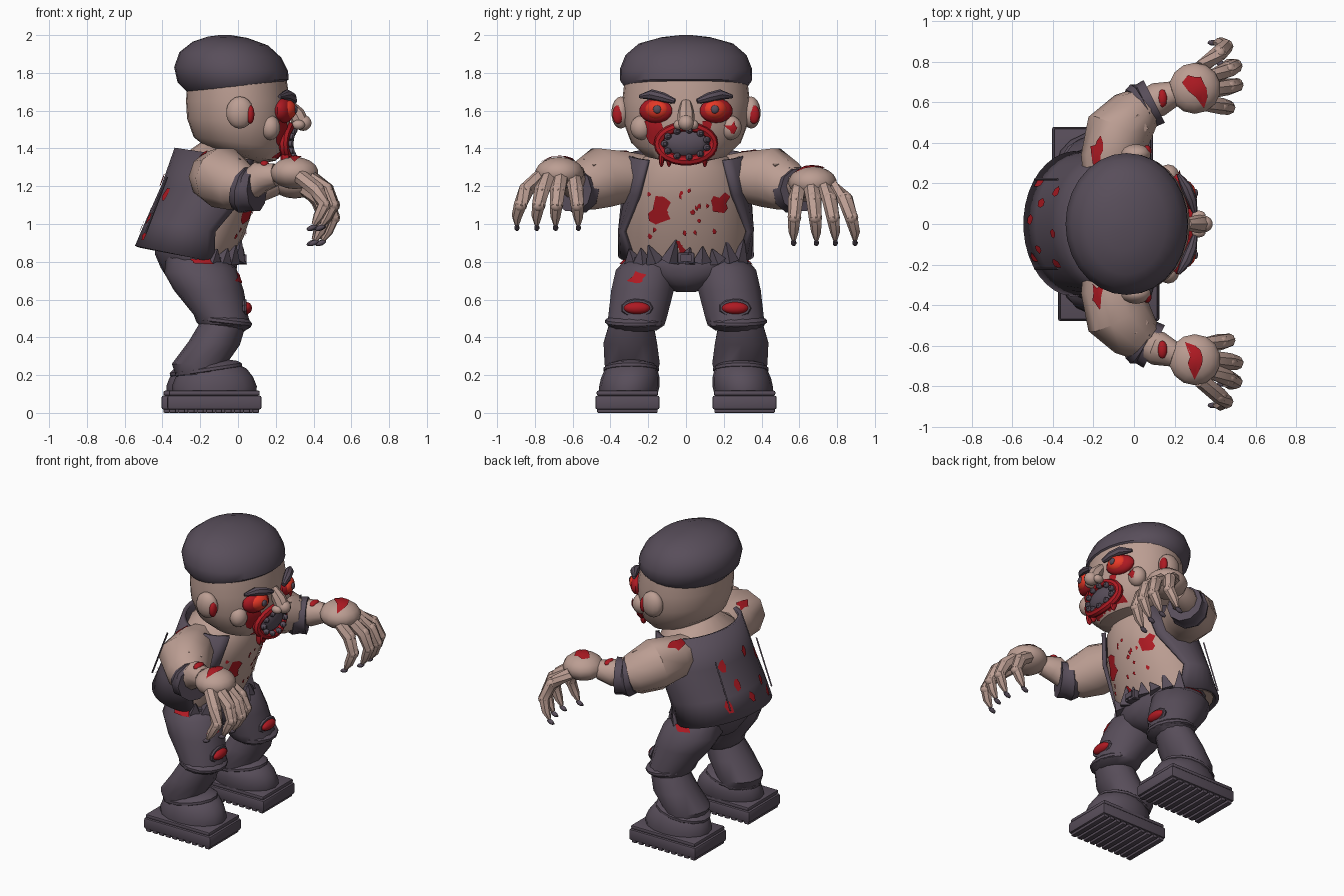
import bpy, bmesh, math, random
from mathutils import Vector, Matrix, Euler
from mathutils.bvhtree import BVHTree

if "Cube" in bpy.data.objects:
    bpy.data.objects.remove(bpy.data.objects["Cube"])
random.seed(4)

def material(name, rgb):
    m = bpy.data.materials.new(name)
    m.diffuse_color = (*rgb, 1)
    m.use_nodes = True
    m.node_tree.nodes["Principled BSDF"].inputs["Base Color"].default_value = m.diffuse_color
    return m
SKIN = material("skin", (0.50, 0.34, 0.29))
DARK = material("cloth", (0.098, 0.076, 0.103))
RED = material("blood", (0.42, 0.010, 0.016))
EYE = material("eye_red", (0.80, 0.04, 0.02))

def finish(name, bm, mat, angle=38):
    bmesh.ops.recalc_face_normals(bm, faces=bm.faces)
    me = bpy.data.meshes.new(name)
    bm.to_mesh(me)
    bm.free()
    ob = bpy.data.objects.new(name, me)
    bpy.context.collection.objects.link(ob)
    me.materials.append(mat)
    bpy.ops.object.select_all(action='DESELECT')
    ob.select_set(True)
    bpy.context.view_layer.objects.active = ob
    bpy.ops.object.shade_smooth_by_angle(angle=math.radians(angle))
    return ob

def skin_rings(name, rings, mat, closed=True, loop=False):
    bm = bmesh.new()
    vs = [[bm.verts.new(p) for p in r] for r in rings]
    n = len(rings[0])
    pairs = list(zip(vs, vs[1:])) + ([(vs[-1], vs[0])] if loop else [])
    for a, b in pairs:
        for i in range(n if closed else n - 1):
            j = (i + 1) % n
            bm.faces.new((a[i], a[j], b[j], b[i]))
    if closed and not loop:
        bm.faces.new(vs[0])
        bm.faces.new(vs[-1])
    return finish(name, bm, mat)

def section(xb, zb, xf, zf, yc, ry, a0=0, n=20):
    """Ellipse through a back and a front point; a0 leaves the front open."""
    c = Vector(((xb + xf) / 2, yc, (zb + zf) / 2))
    h = Vector(((xf - xb) / 2, 0, (zf - zb) / 2))
    k = n if a0 == 0 else n - 1
    return [c + h * math.cos(a) + Vector((0, ry * math.sin(a), 0))
            for a in (a0 + (2 * math.pi - 2 * a0) * i / k for i in range(n))]

def tube(name, pts, radii, mat, n=8, loop=False):
    pts = [Vector(p) for p in pts]
    rings, m = [], len(pts)
    for i, p in enumerate(pts):
        t = (pts[(i + 1) % m] - pts[i - 1]) if loop else (pts[min(i + 1, m - 1)] - pts[max(i - 1, 0)])
        t.normalize()
        ref = Vector((1, 0, 0)) if loop or abs(t.z) > 0.7 else Vector((0, 0, 1))
        u = t.cross(ref).normalized()
        v = t.cross(u)
        r = radii[i] if isinstance(radii, (list, tuple)) else radii
        rings.append([p + r * (u * math.cos(2 * math.pi * k / n) + v * math.sin(2 * math.pi * k / n)) for k in range(n)])
    return skin_rings(name, rings, mat, loop=loop)

def blob(name, loc, size, mat, rot=(0, 0, 0), seg=14, rings=9):
    bm = bmesh.new()
    bmesh.ops.create_uvsphere(bm, u_segments=seg, v_segments=rings, radius=1)
    bm.transform(Matrix.LocRotScale(Vector(loc), Euler(rot), Vector(size)))
    return finish(name, bm, mat)

def box(name, loc, size, mat, rot=(0, 0, 0), bevel=0):
    bm = bmesh.new()
    bmesh.ops.create_cube(bm, size=1)
    bm.transform(Matrix.LocRotScale(Vector(loc), Euler(rot), Vector(size)))
    if bevel:
        bmesh.ops.bevel(bm, geom=bm.edges[:], offset=bevel, segments=2, affect='EDGES', profile=0.5)
    return finish(name, bm, mat)

def splat(name, target, at, direction, ru, rv, n=11, rough=0.45, lift=0.008):
    """Ragged blood stain projected on to a part."""
    me = target.data
    tree = BVHTree.FromPolygons([v.co for v in me.vertices], [p.vertices for p in me.polygons])
    d = Vector(direction).normalized()
    u = d.cross(Vector((0, 0, 1)) if abs(d.z) < 0.8 else Vector((0, 1, 0))).normalized()
    v = d.cross(u)
    bm = bmesh.new()
    def hit(off):
        co = tree.ray_cast(Vector(at) - d + off, d)[0]
        return bm.verts.new(co - d * lift) if co else None
    c = hit(Vector())
    rim1, rim2 = [], []
    for i in range(n):
        a = 2 * math.pi * i / n
        off = (u * ru * math.cos(a) + v * rv * math.sin(a)) * random.uniform(1 - rough, 1 + rough * 0.5)
        rim1.append(hit(off * 0.5))
        rim2.append(hit(off))
    for i in range(n):
        j = (i + 1) % n
        for f in ((c, rim1[i], rim1[j]), (rim1[i], rim2[i], rim2[j], rim1[j])):
            if all(f):
                bm.faces.new(f)
    return finish(name, bm, RED)

# torso and open vest
T = [(-.51, .88, -.05, .78, .33), (-.45, 1.02, .03, .93, .33), (-.37, 1.2, .10, 1.14, .315),
     (-.30, 1.36, .13, 1.29, .26), (-.2, 1.43, .1, 1.38, .15)]
torso = skin_rings("torso", [section(a, b, c, d, 0, r) for a, b, c, d, r in T], SKIN)
V = [(52, T[0]), (70, T[1]), (48, T[2]), (42, (-.30, 1.40, .12, 1.33, .28))]
vest = skin_rings("vest", [section(a - .025, b, c + .015, d, 0, r + .018, math.radians(g), 26)
                           for g, (a, b, c, d, r) in V], DARK, closed=False)
mod = vest.modifiers.new("thickness", 'SOLIDIFY')
mod.thickness, mod.offset = 0.025, 0

# trousers seat, ragged waist and buckle
skin_rings("trouser_seat", [section(*p) for p in (
    (-.25, .64, -.1, .64, 0, .05), (-.36, .69, -.03, .68, 0, .17), (-.41, .77, -.01, .73, 0, .29),
    (-.44, .84, -.005, .78, 0, .33), (-.44, .87, -.01, .81, 0, .33))], DARK)
for i in range(9):
    a = math.radians(-64 + i * 16)
    p = Vector((-.24 + .24 * math.cos(a), .31 * math.sin(a), .80))
    tube("waist_tatter", [p, p + Vector((.025, random.uniform(-.04, .04), random.uniform(.06, .13)))],
         [.05, .004], DARK, 4)
box("buckle", (.01, 0, .82), (.05, .09, .06), DARK, bevel=.01)
box("buckle_plate", (.03, 0, .82), (.03, .06, .035), DARK)

# head and beret
head = skin_rings("head", [section(*p, n=28) for p in (
    (-.04, 1.36, .12, 1.32, 0, .11), (-.16, 1.40, .2, 1.335, 0, .22), (-.235, 1.46, .25, 1.40, 0, .29),
    (-.27, 1.56, .275, 1.51, 0, .33), (-.275, 1.65, .275, 1.65, 0, .338), (-.27, 1.74, .255, 1.78, 0, .325))], SKIN)
skin_rings("beret", [section(*p, n=28) for p in (
    (-.27, 1.70, .25, 1.75, 0, .325), (-.32, 1.75, .268, 1.765, 0, .348), (-.338, 1.83, .265, 1.81, 0, .35),
    (-.31, 1.91, .23, 1.88, 0, .32), (-.24, 1.965, .16, 1.945, 0, .25), (-.16, 1.992, .05, 1.985, 0, .13),
    (-.10, 2.0, -.04, 2.0, 0, .03))], DARK)

# face
for s in (1, -1):
    blob("ear", (.01, s * .345, 1.59), (.075, .05, .085), SKIN)
    blob("ear_wound", (.065, s * .36, 1.58), (.022, .03, .05), RED)
    blob("cheek", (.17, s * .235, 1.51), (.055, .06, .065), SKIN)
    blob("eye_socket", (.245, s * .16, 1.60), (.045, .095, .065), RED, (0, 0, s * .4))
    blob("eyeball", (.262, s * .155, 1.605), (.045, .068, .052), EYE, (0, 0, s * .4))
    blob("pupil", (.304, s * .152, 1.607), (.012, .022, .022), DARK)
    tube("eyebrow", [(.30, s * .06, 1.65), (.285, s * .12, 1.67), (.26, s * .18, 1.685), (.22, s * .245, 1.675)],
         [.014, .026, .028, .01], DARK)
    blob("nostril", (.32, s * .04, 1.525), (.035, .027, .026), SKIN)
splat("cheek_blood_large", head, (.3, -.19, 1.51), (-1, .3, 0), .05, .1)
splat("cheek_blood_small", head, (.3, .12, 1.5), (-1, -.3, 0), .03, .05)
splat("cheek_cut", bpy.data.objects["cheek"], (.2, .235, 1.51), (-1, -.3, 0), .035, .04, rough=.7)
tube("nose_bridge", [(.26, 0, 1.64), (.31, 0, 1.58), (.335, 0, 1.53)], [.03, .045, .045], SKIN)
blob("nose_tip", (.345, 0, 1.535), (.045, .042, .042), SKIN)

# mouth
def mouth(a, ry, rz, x):
    y = ry * math.cos(a)
    return Vector((x - 1.6 * y * y, y, 1.425 + rz * math.sin(a)))
ring = [2 * math.pi * i / 22 for i in range(22)]
tube("lips", [mouth(a, .145, .09, .275) for a in ring], .026, RED, 8, True)
blob("mouth_hollow", (.245, 0, 1.43), (.05, .125, .08), DARK)
for i in range(11):
    a = 2 * math.pi * (i + .5) / 11
    blob("tooth", mouth(a, .115, .072, .295), (.022, .02, .018), DARK, seg=7, rings=5)
splat("chin_blood", head, (.3, 0, 1.37), (-1, 0, 0), .17, .07)
for y in (-.13, -.09, .1):
    blob("mouth_drip", (.25, y, 1.35), (.025, .015, .05), RED, seg=8, rings=6)

for s in (1, -1):
    dz = -.02 if s > 0 else .03
    tz = -.01 if s > 0 else .07
    # arms, torn cuffs and hands
    arm = tube("upper_arm", [(-.14, s * .2, 1.26), (-.125, s * .31, 1.25), (-.08, s * .45, 1.245), (0, s * .54, 1.20),
                             (.06, s * .59, 1.19)], [.11, .14, .165, .135, .10], SKIN, 10)
    tube("sleeve_cuff", [(.01, s * .56, 1.19), (.04, s * .575, 1.18), (.06, s * .585, 1.18), (.10, s * .605, 1.18)],
         [.115, .128, .115, .118], DARK, 10)
    box("torn_skin", (0, s * .48, 1.31), (.09, .09, .07), SKIN, (.3, .4, .7))
    tube("forearm", [(.06, s * .59, 1.20), (.12, s * .615, 1.22 + dz), (.2, s * .645, 1.23 + dz)], [.075, .085, .062], SKIN, 10)
    hand = blob("hand", (.3, s * .67, 1.24 + dz), (.13, .128, .085), SKIN)
    for base, tip, dx in ((.60, .57, -.02), (.66, .69, .02), (.72, .79, .015), (.77, .895, -.03)):
        y = [base + (tip - base) * f for f in (0, .6, .85, 1, 1)]
        z = [1.22 + dz, 1.15 + dz, 1.05 + (dz + tz) / 2, .97 + tz, .925 + tz]
        x = [.36, .45, .485, .455, .43]
        pts = [(x[i] + dx, s * y[i], z[i]) for i in range(5)]
        tube("finger", pts, [.04, .042, .036, .028, .012], SKIN, 7)
        for k in (1, 2):
            blob("knuckle", pts[k], (.044 - .004 * k,) * 3, SKIN, seg=8, rings=6)
        blob("claw", (pts[4][0] - .01, pts[4][1], pts[4][2] - .015), (.03, .015, .014), DARK, (0, -.4, 0), 7, 5)
    splat("hand_blood", hand, (.31, s * .67, 1.3), (0, 0, -1), .07, .09, rough=.6)
    splat("shoulder_blood", arm, (-.18, s * .36, 1.4), (0, 0, -1), .03, .07)
    blob("wrist_blood", (.14, s * .62, 1.285 + dz), (.025, .045, .022), RED)

    # legs: thigh with gathered hem, shin, bunched ankle
    thigh = skin_rings("thigh", [section(a, b, c, d, s * y, r, n=14) for a, b, c, d, y, r in (
        (-.19, .45, .03, .43, .27, .12), (-.22, .48, .07, .455, .265, .155), (-.235, .52, .055, .51, .255, .16),
        (-.34, .65, .03, .65, .23, .17), (-.39, .74, -.01, .77, .21, .165), (-.38, .83, -.08, .82, .18, .13))], DARK)
    blob("knee_fold", (-.07, s * .27, .485), (.15, .16, .045), DARK, (0, .12, 0))
    skin_rings("shin", [section(a, b, c, d, s * y, r, n=14) for a, b, c, d, y, r in (
        (-.33, .20, -.04, .2, .29, .135), (-.35, .26, -.06, .26, .285, .15), (-.26, .38, .01, .36, .295, .145),
        (-.2, .48, .04, .46, .29, .12))], DARK)
    o = -.015 if s > 0 else .015
    # boots with layered sole and tread
    skin_rings("boot", [section(a + o, b, c + o, d, s * y, r, n=16) for a, b, c, d, y, r in (
        (-.36, .10, .08, .10, .305, .155), (-.365, .14, .085, .14, .30, .16), (-.35, .18, .065, .19, .295, .155),
        (-.33, .22, .03, .235, .29, .14), (-.28, .25, -.04, .27, .29, .11))], DARK)
    blob("hem_fold", (-.17 + o, s * .29, .23), (.185, .15, .045), DARK, (0, -.15, 0))
    box("sole_upper", (-.14 + o, s * .31, .105), (.48, .325, .025), DARK, bevel=.008)
    box("sole_lower", (-.14 + o, s * .31, .055), (.5, .34, .075), DARK, bevel=.012)
    for i in range(10):
        box("tread", (-.362 + i * .049 + o, s * .31, .013), (.035, .32, .026), DARK, bevel=.006)
    # torn knee with wound
    blob("knee_wound", (.045, s * .26, .555), (.03, .07, .032), RED)
    tube("knee_tear", [Vector((.035, s * .26 + .075 * math.cos(a), .555 + .038 * math.sin(a))) for a in ring[::2]],
         .012, DARK, 6, True)
    splat("hip_blood", thigh, (-.2, s * .3, .79), (0, -s, -.5), .07, .03)
    if s < 0:
        splat("thigh_blood", thigh, (0, -.26, .71), (-1, 0, 0), .05, .035)

# belly blood and stains on the back of the vest
for y, z, r in ((-.15, 1.07, .065), (.18, 1.11, .05), (-.03, .88, .03)):
    splat("belly_wound", torso, (.1, y, z), (-1, 0, 0), r, r, rough=.7)
for i in range(16):
    splat("belly_speck", torso, (.1, random.uniform(-.2, .2), random.uniform(.93, 1.2)), (-1, 0, 0), .011, .015, 6)
for y, z in ((.16, 1.2), (-.05, 1.24), (.1, 1.08), (-.12, 1.03), (.02, .98), (.2, .97), (-.2, 1.15), (-.17, .94)):
    splat("vest_stain", vest, (-.5, y, z), (1, 0, 0), .025, .04, 6, lift=.022)
for s in (1, -1):
    tube("vest_rip", [(-.49, s * .22, .95), (-.375, s * .22, 1.25)], .006, DARK, 4)
